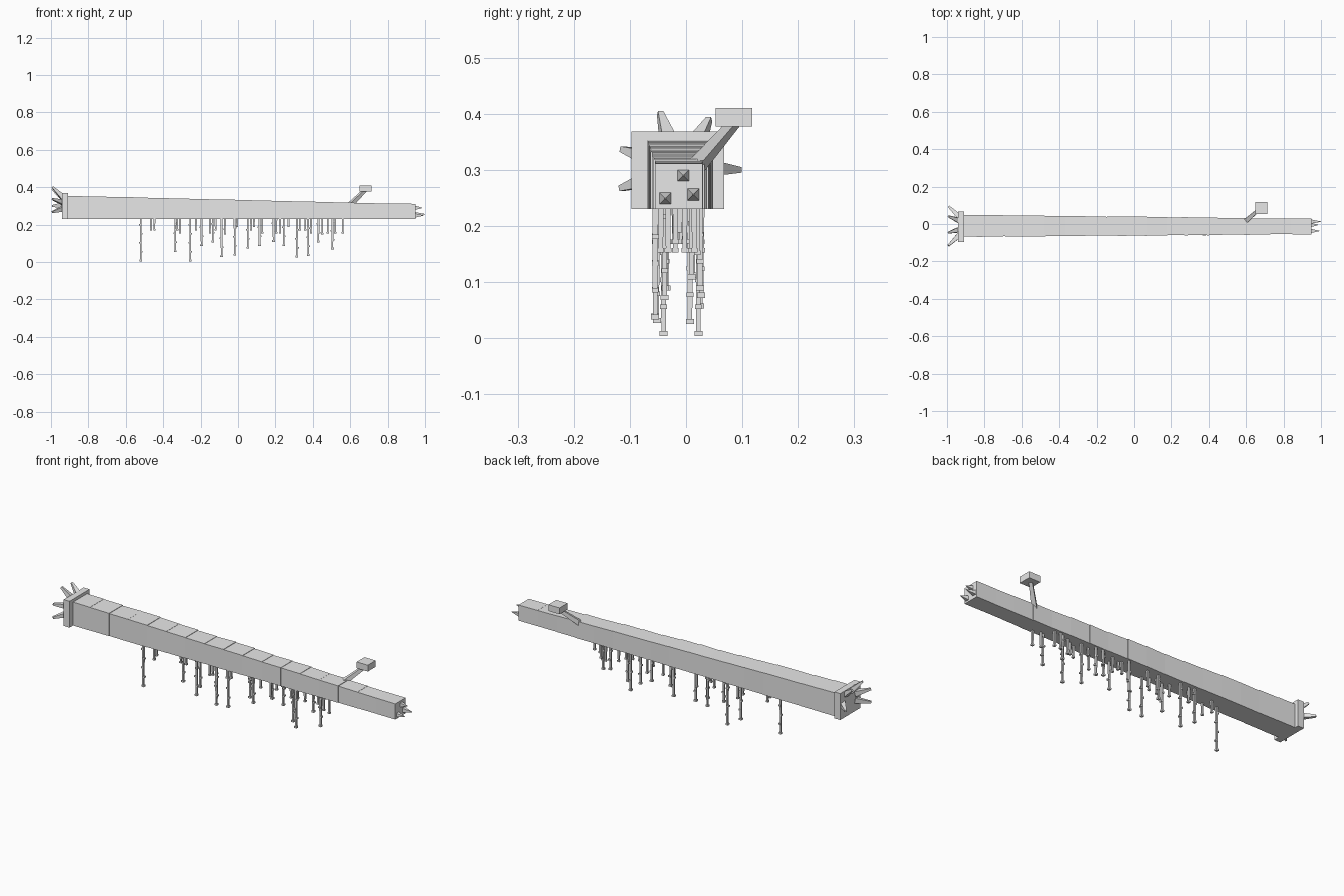
import bpy, bmesh, random
from mathutils import Vector

if "Cube" in bpy.data.objects:
    bpy.data.objects.remove(bpy.data.objects["Cube"])

random.seed(4)
grey = bpy.data.materials.new("plain grey")
grey.diffuse_color = (0.8, 0.8, 0.8, 1)
grey.use_nodes = True
grey.node_tree.nodes["Principled BSDF"].inputs["Base Color"].default_value = grey.diffuse_color


def finish(name, bm):
    bmesh.ops.recalc_face_normals(bm, faces=bm.faces)
    me = bpy.data.meshes.new(name)
    bm.to_mesh(me)
    bm.free()
    me.materials.append(grey)
    ob = bpy.data.objects.new(name, me)
    bpy.context.collection.objects.link(ob)


def hexa(bm, a, b):
    """Join two four-point rings into a closed solid."""
    va = [bm.verts.new(p) for p in a]
    vb = [bm.verts.new(p) for p in b]
    bm.faces.new(va)
    bm.faces.new(vb[::-1])
    for i in range(4):
        j = (i + 1) % 4
        bm.faces.new((va[i], vb[i], vb[j], va[j]))


def ring_x(x, y0, y1, z0, z1):
    return [(x, y0, z0), (x, y1, z0), (x, y1, z1), (x, y0, z1)]


def box(bm, x0, x1, y0, y1, z0, z1):
    hexa(bm, ring_x(x0, y0, y1, z0, z1), ring_x(x1, y0, y1, z0, z1))


def stick(bm, p, q, r0, r1):
    """Square tapered rod from p to q."""
    p, q = Vector(p), Vector(q)
    d = (q - p).normalized()
    up = Vector((0, 0, 1)) if abs(d.z) < 0.9 else Vector((1, 0, 0))
    u = d.cross(up).normalized()
    v = u.cross(d)
    ring = lambda c, r: [c + u * r * s + v * r * t
                         for s, t in ((-1, -1), (1, -1), (1, 1), (-1, 1))]
    hexa(bm, ring(p, r0), ring(q, r1))


# Tapering trunk in slightly uneven lengths, flat underneath
bm = bmesh.new()
N = 17
X0, X1 = -0.92, 0.95


def section(x, grow):
    t = (x - X0) / (X1 - X0)
    half = 0.059 - 0.019 * t + grow
    return ring_x(x, -0.010 - 0.003 * t - half, -0.010 - 0.003 * t + half,
                  0.23, 0.354 - 0.045 * t + grow)


for i in range(N):
    a = X0 + (X1 - X0) * i / N
    b = X0 + (X1 - X0) * (i + 1) / N
    hexa(bm, section(a, random.uniform(-0.002, 0.001)),
         section(b, random.uniform(0.0, 0.003)))
finish("trunk", bm)

# Flared collar at the root end
bm = bmesh.new()
box(bm, -0.942, -0.908, -0.097, 0.068, 0.23, 0.368)
finish("root_collar", bm)

# Broken roots fanning out of the collar
bm = bmesh.new()
for base, tip in (((-0.03, 0.345), (-0.046, 0.401)),
                  ((0.018, 0.345), (0.041, 0.39)),
                  ((-0.06, 0.32), (-0.114, 0.337)),
                  ((-0.06, 0.285), (-0.116, 0.267)),
                  ((0.04, 0.303), (0.095, 0.30))):
    stick(bm, (-0.935, *base), (-0.992, *tip), 0.014, 0.005)
finish("roots", bm)

# Splinters on the snapped end
bm = bmesh.new()
for y, z, length in ((-0.005, 0.29, 0.035), (-0.037, 0.249, 0.042),
                     (0.013, 0.256, 0.05)):
    stick(bm, (0.94, y, z), (0.95 + length, y, z), 0.0125, 0.001)
finish("splinters", bm)

# Side branch and its leaf block
bm = bmesh.new()
stick(bm, (0.60, 0.018, 0.306), (0.68, 0.087, 0.385), 0.012, 0.008)
finish("branch", bm)
bm = bmesh.new()
box(bm, 0.65, 0.715, 0.053, 0.118, 0.377, 0.41)
finish("leaf_block", bm)

# Long hanging strands with knots: x, y, lowest z
bm = bmesh.new()
long_strands = ((-0.52, -0.04, 0.004), (-0.335, 0.025, 0.053),
                (-0.255, 0.022, 0.004), (-0.195, -0.035, 0.085),
                (-0.135, 0.012, 0.105), (-0.088, -0.052, 0.027),
                (-0.018, -0.055, 0.035), (0.052, 0.027, 0.072),
                (0.115, -0.037, 0.085), (0.19, 0.012, 0.108),
                (0.245, 0.025, 0.085), (0.315, 0.007, 0.025),
                (0.375, -0.055, 0.033), (0.43, 0.01, 0.105),
                (0.505, -0.038, 0.068))
for x, y, z in long_strands:
    stick(bm, (x, y, 0.235), (x, y, z), 0.005, 0.004)
    box(bm, x - 0.007, x + 0.007, y - 0.007, y + 0.007, z, z + 0.009)
    k, side = z + 0.048, 1
    while k < 0.215:
        c = x + 0.004 * side
        box(bm, c - 0.006, c + 0.006, y - 0.006, y + 0.006, k, k + 0.008)
        k += 0.048
        side = -side
finish("long_strands", bm)

# Short strands between the long ones
bm = bmesh.new()
for x in (-0.465, -0.447, -0.325, -0.31, -0.225, -0.15, -0.12, -0.07,
          -0.005, 0.07, 0.085, 0.13, 0.205, 0.225, 0.27, 0.33, 0.36,
          0.39, 0.45, 0.48, 0.52, 0.56):
    y = random.uniform(-0.055, 0.028)
    z = random.choice((0.15, 0.155, 0.17, 0.19))
    stick(bm, (x, y, 0.235), (x, y, z), 0.005, 0.004)
    box(bm, x - 0.006, x + 0.006, y - 0.006, y + 0.006, z - 0.002, z + 0.006)
finish("short_strands", bm)
